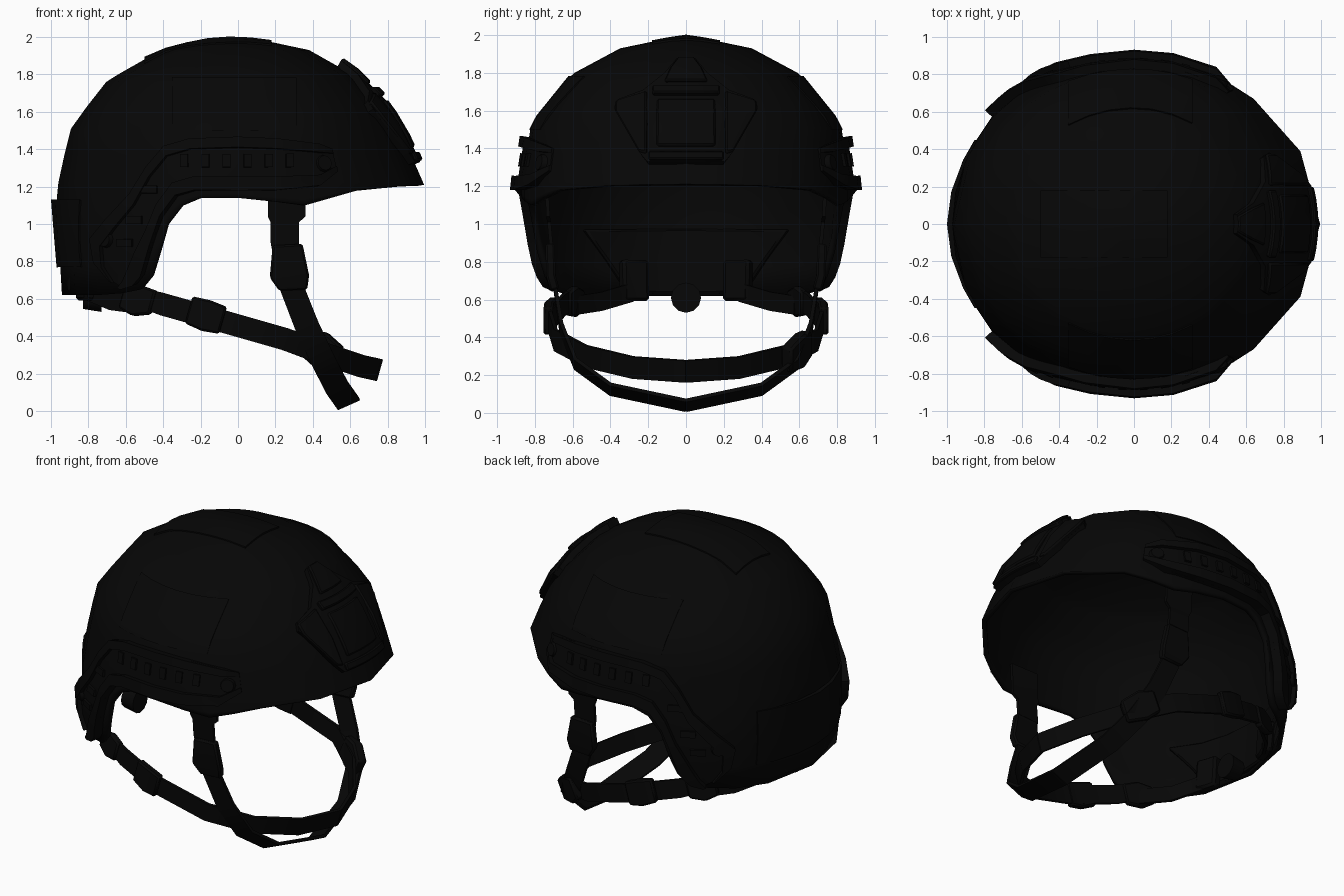
import bpy, bmesh, math
from mathutils import Vector as V

cube = bpy.data.objects.get("Cube")
if cube:
    bpy.data.objects.remove(cube)

black = bpy.data.materials.new("matte_black")
black.use_nodes = True
black.diffuse_color = (0.002, 0.002, 0.002, 1)
bsdf = black.node_tree.nodes["Principled BSDF"]
bsdf.inputs["Base Color"].default_value = black.diffuse_color
bsdf.inputs["Roughness"].default_value = 0.8

# Shell radii by height: front, back and side
FRONT = [(2, 0), (1.975, .2), (1.92, .42), (1.82, .59), (1.62, .79), (1.45, .89), (1.21, .995), (.6, 1)]
BACK = [(2, 0), (1.985, .2), (1.92, .45), (1.75, .72), (1.5, .9), (1.13, .98), (.77, .95), (.6, .94)]
SIDE = [(2, 0), (1.94, .33), (1.79, .61), (1.53, .82), (1.2, .87), (1, .87), (.8, .84), (.6, .79)]


def radius(prof, z):
    for (z0, r0), (z1, r1) in zip(prof, prof[1:]):
        if z >= z1:
            return max(r0 + (r1 - r0) * (z - z0) / (z1 - z0), 1e-4)
    return prof[-1][1]


def power(z):
    return 2 + min(max((1.2 - z) * .8, 0), .3)


def point(a, z):
    c, s, e = math.cos(a), math.sin(a), 2 / power(z)
    rx = radius(FRONT if c > 0 else BACK, z)
    return V((math.copysign(rx * abs(c) ** e, c), math.copysign(radius(SIDE, z) * abs(s) ** e, s), z))


def on_shell(a, z, off=0):
    e = .02
    n = (point(a + e, z) - point(a - e, z)).cross(point(a, min(z + e, 2)) - point(a, z - e))
    return point(a, z) + n.normalized() * off


# Angle around the shell for a place seen from the side, front, back or top
def side_angle(x, z, s):
    k = min(abs(x) / radius(FRONT if x > 0 else BACK, z), 1) ** (power(z) / 2)
    return s * math.acos(math.copysign(k, x))


def front_angle(y, z):
    k = min(abs(y) / radius(SIDE, z), 1) ** (power(z) / 2)
    return math.copysign(math.asin(k), y)


def from_side(s):
    return lambda x, z, off: on_shell(side_angle(x, z, s), z, off)


def from_front(y, z, off):
    return on_shell(front_angle(y, z), z, off)


def from_back(y, z, off):
    return on_shell(math.pi - front_angle(y, z), z, off)


def from_top(x, y, off):
    lo, hi = 1.2, 2
    for _ in range(30):
        z = (lo + hi) / 2
        rx = radius(FRONT if x > 0 else BACK, z)
        if (x / rx) ** 2 + (y / radius(SIDE, z)) ** 2 < 1:
            lo = z
        else:
            hi = z
    return point(math.atan2(y / radius(SIDE, lo), x / rx), lo) + V((0, 0, off))


def finish(name, bm, bevel=0):
    me = bpy.data.meshes.new(name)
    bm.to_mesh(me)
    bm.free()
    ob = bpy.data.objects.new(name, me)
    bpy.context.collection.objects.link(ob)
    me.materials.append(black)
    if bevel:
        m = ob.modifiers.new("bevel", "BEVEL")
        m.width, m.segments, m.limit_method = bevel, 1, "ANGLE"
    bpy.ops.object.select_all(action="DESELECT")
    ob.select_set(True)
    bpy.context.view_layer.objects.active = ob
    bpy.ops.object.shade_smooth_by_angle(angle=math.radians(35))
    return ob


def slab(name, rows, bevel=0):
    """Closed plate from a grid of (inner, outer) point pairs."""
    bm = bmesh.new()
    g = [[[bm.verts.new(p) for p in pair] for pair in row] for row in rows]
    m, n = len(g), len(g[0])
    for k in (0, 1):
        for i in range(m - 1):
            for j in range(n - 1):
                bm.faces.new([g[i][j][k], g[i + 1][j][k], g[i + 1][j + 1][k], g[i][j + 1][k]])
    rim = [g[i][0] for i in range(m)] + g[-1][1:] + [g[i][-1] for i in range(m - 2, -1, -1)] + g[0][-2:0:-1]
    for p, q in zip(rim, rim[1:] + rim[:1]):
        bm.faces.new([p[0], q[0], q[1], p[1]])
    bmesh.ops.recalc_face_normals(bm, faces=bm.faces)
    return finish(name, bm, bevel)


def plate(name, where, edge_a, edge_b, low, high, t0=0, t1=1, cuts=4, bevel=0, fade=()):
    """Plate hugging the shell between two edge lines; fade thins its first rows."""
    rows = []
    for i, ((u0, v0), (u1, v1)) in enumerate(zip(edge_a, edge_b)):
        top = high * fade[i] if i < len(fade) else high
        ts = [t0 + (t1 - t0) * k / cuts for k in range(cuts + 1)]
        uv = [(u0 + (u1 - u0) * t, v0 + (v1 - v0) * t) for t in ts]
        rows.append([(where(u, v, low), where(u, v, top)) for u, v in uv])
    return slab(name, rows, bevel)


def line(a, b, n=6):
    return [(a[0] + (b[0] - a[0]) * k / n, a[1] + (b[1] - a[1]) * k / n) for k in range(n + 1)]


def box(name, where, u0, u1, v0, v1, low, high, bevel=0, n=6):
    return plate(name, where, line((u0, v0), (u1, v0), n), line((u0, v1), (u1, v1), n), low, high, bevel=bevel)


def strap(name, path, widths, leans, thick=.02, bevel=0):
    """Webbing along a path; lean is the width direction in the side plane."""
    rows, pts = [], [V(p) for p in path]
    for i, p in enumerate(pts):
        t = pts[min(i + 1, len(pts) - 1)] - pts[max(i - 1, 0)]
        w = V((leans[i][0], 0, leans[i][1])).normalized() * widths[i] / 2
        n = t.cross(w).normalized() * thick / 2
        rows.append([(p - w - n, p - w + n), (p + w - n, p + w + n)])
    return slab(name, rows, bevel)


def screw(name, p, outward, r, depth):
    bm = bmesh.new()
    bmesh.ops.create_cone(bm, cap_ends=True, segments=12, radius1=r, radius2=r * .8, depth=depth)
    ob = finish(name, bm)
    ob.location, ob.rotation_euler = p, outward.to_track_quat("Z", "Y").to_euler()


# Shell: columns end on the cut line of the brim, ear opening and nape
EDGE = [(.89, 1.205), (.64, 1.18), (.5, 1.14), (.36, 1.1), (.2, 1.12), (0, 1.14), (-.2, 1.14),
        (-.3, 1.1), (-.38, 1), (-.42, .85), (-.46, .72), (-.52, .65), (-.62, .63), (-.75, .62), (-.87, .62)]
half = [(side_angle(x, z, 1), z) for x, z in EDGE]
cols = [(0, 1.21)] + half + [(math.pi, .62)] + [(2 * math.pi - a, z) for a, z in reversed(half)]
bm = bmesh.new()
apex, grid = bm.verts.new((0, 0, 2)), []
for a, end in cols:
    zs = [1.985, 1.93, 1.8, 1.76, 1.63, 1.51, 1.37, 1.22] + [1.22 + (end - 1.22) * k / 4 for k in (1, 2, 3, 4)]
    grid.append([bm.verts.new(point(a, z)) for z in zs])
for c, d in zip(grid, grid[1:] + grid[:1]):
    bm.faces.new([apex, c[0], d[0]])
    for i in range(len(c) - 1):
        bm.faces.new([c[i], c[i + 1], d[i + 1], d[i]])
shell = finish("shell", bm)
wall = shell.modifiers.new("wall", "SOLIDIFY")
wall.thickness, wall.offset = .03, -1

# Rear cover, nape padding, crown panel and fit dial
for side, s in (("left", 1), ("right", -1)):
    plate(side + "_rear_cover", from_back, [(s * y, .77) for y in (.45, .34, .17, 0)],
          [(s * y, 1.13) for y in (.45, .34, .17, 0)], -.01, .02, fade=(0, .3, .7))
plate("nape_pad", from_back, line((-.32, .63), (.32, .63)), line((-.57, .97), (.57, .97)), -.06, -.02, bevel=.01)
box("crown_panel", from_top, -.5, .18, -.18, .18, -.005, .006)
screw("fit_dial", V((-.78, 0, .61)), V((-1, 0, 0)), .08, .1)

# Front mount: base, raised wings and bars
base = [(.2, 1.32), (.24, 1.37), (.37, 1.6), (.35, 1.64), (.22, 1.69), (.11, 1.78), (.05, 1.85)]
plate("mount_base", from_front, [(-y, z) for y, z in base], base, -.01, .03, cuts=6)
box("mount_insert", from_front, -.15, .15, 1.4, 1.64, .01, .04, .01)
box("mount_lower_bar", from_front, -.19, .19, 1.325, 1.37, .01, .048, .008)
box("mount_upper_bar", from_front, -.17, .17, 1.66, 1.7, .01, .055, .008)
plate("mount_top_lug", from_front, [(-.11, 1.73), (-.08, 1.8), (-.04, 1.85)],
      [(.11, 1.73), (.08, 1.8), (.04, 1.85)], .01, .045, bevel=.008)

RAIL_TOP = [(.5, 1.4), (.42, 1.42), (.2, 1.45), (0, 1.46), (-.25, 1.45), (-.38, 1.41), (-.47, 1.3),
            (-.56, 1.15), (-.68, 1.02), (-.76, .92), (-.74, .8), (-.66, .7)]
RAIL_LOW = [(.53, 1.28), (.42, 1.2), (.2, 1.18), (0, 1.18), (-.22, 1.18), (-.32, 1.15), (-.4, 1.04),
            (-.45, .9), (-.48, .8), (-.5, .73), (-.54, .68), (-.6, .66)]

for side, s in (("left", 1), ("right", -1)):
    here = from_side(s)
    # Accessory rail with raised rims, teeth and screws
    plate(side + "_rail", here, RAIL_TOP, RAIL_LOW, -.01, .025, fade=(.2, .9))
    plate(side + "_rail_upper_rim", here, RAIL_TOP, RAIL_LOW, -.01, .05, 0, .2, 1, fade=(.2, .9))
    plate(side + "_rail_lower_rim", here, RAIL_TOP, RAIL_LOW, -.01, .062, .76, 1, 1, fade=(.2, .9))
    for k in range(6):
        x = -.3 + k * .11
        box(f"{side}_rail_tooth_{k}", here, x, x + .04, 1.3, 1.37, .02, .035, n=1)
    for k, (x, z) in enumerate([(-.46, 1.18), (-.54, 1.02), (-.59, .9)]):
        box(f"{side}_rail_rear_tooth_{k}", here, x - .04, x + .04, z - .02, z + .02, .02, .04, n=1)
    for k, (x, z, off) in enumerate([(.45, 1.32, .02), (-.69, .92, .03)]):
        p = here(x, z, off)
        screw(f"{side}_rail_screw_{k}", p, p - here(x, z, 0), .05, .03)

    # Fabric panel on the upper side
    box(side + "_panel", here, -.35, .31, 1.5, 1.78, -.005, .006)

    # Mount wing
    plate(side + "_mount_wing", from_front, [(s * .2, 1.68), (s * .2, 1.52), (s * .2, 1.36)],
          [(s * .36, 1.63), (s * .36, 1.58), (s * .24, 1.37)], .01, .045, cuts=3, bevel=.01)

    # Front chin strap and its slider
    upright, slant = (1, 0), (.9, .4)
    strap(side + "_front_strap",
          [(.26, s * .74, 1.25), (.26, s * .73, 1.04), (.25, s * .725, 1.01), (.25, s * .715, .9),
           (.28, s * .695, .68), (.37, s * .66, .45), (.46, s * .585, .26), (.53, s * .4, .125), (.59, 0, .04)],
          [.2, .2, .15, .15, .13, .13, .13, .13, .13], [upright] * 4 + [(1, .1)] + [slant] * 4)
    strap(side + "_front_slider", [(.265, s * .72, .89), (.275, s * .715, .72), (.295, s * .695, .65)],
          [.16, .21, .15], [(1, .05)] * 3, .05, .01)

    # Rear chin strap, slider, anchor and nape strap
    rise = (.27, .96)
    strap(side + "_rear_strap",
          [(-.56, s * .58, .62), (-.4, s * .65, .57), (-.1, s * .72, .485), (.25, s * .69, .385),
           (.48, s * .53, .3), (.66, s * .28, .24), (.75, 0, .22)], [.1] + [.12] * 6, [rise] * 7)
    strap(side + "_rear_slider", [(-.26, s * .7, .54), (-.17, s * .725, .51), (-.08, s * .73, .485)],
          [.15, .17, .15], [rise] * 3, .05, .01)
    strap(side + "_rear_anchor", [(-.62, s * .55, .6), (-.54, s * .59, .59), (-.45, s * .63, .58)],
          [.1, .17, .13], [rise] * 3, .045, .01)
    strap(side + "_nape_strap", [(-.53, s * .58, .57), (-.68, s * .45, .59), (-.8, s * .28, .64)],
          [.1, .1, .1], [(0, 1)] * 3)
    box(side + "_nape_clip", from_back, s * .22, s * .38, .59, .8, -.12, -.05, .015, 2)

# Clasp where the straps cross on the left side
strap("chin_clasp", [(.36, .64, .37), (.44, .6, .33), (.53, .53, .28)], [.14, .19, .14], [(.4, .9)] * 3, .07, .012)
